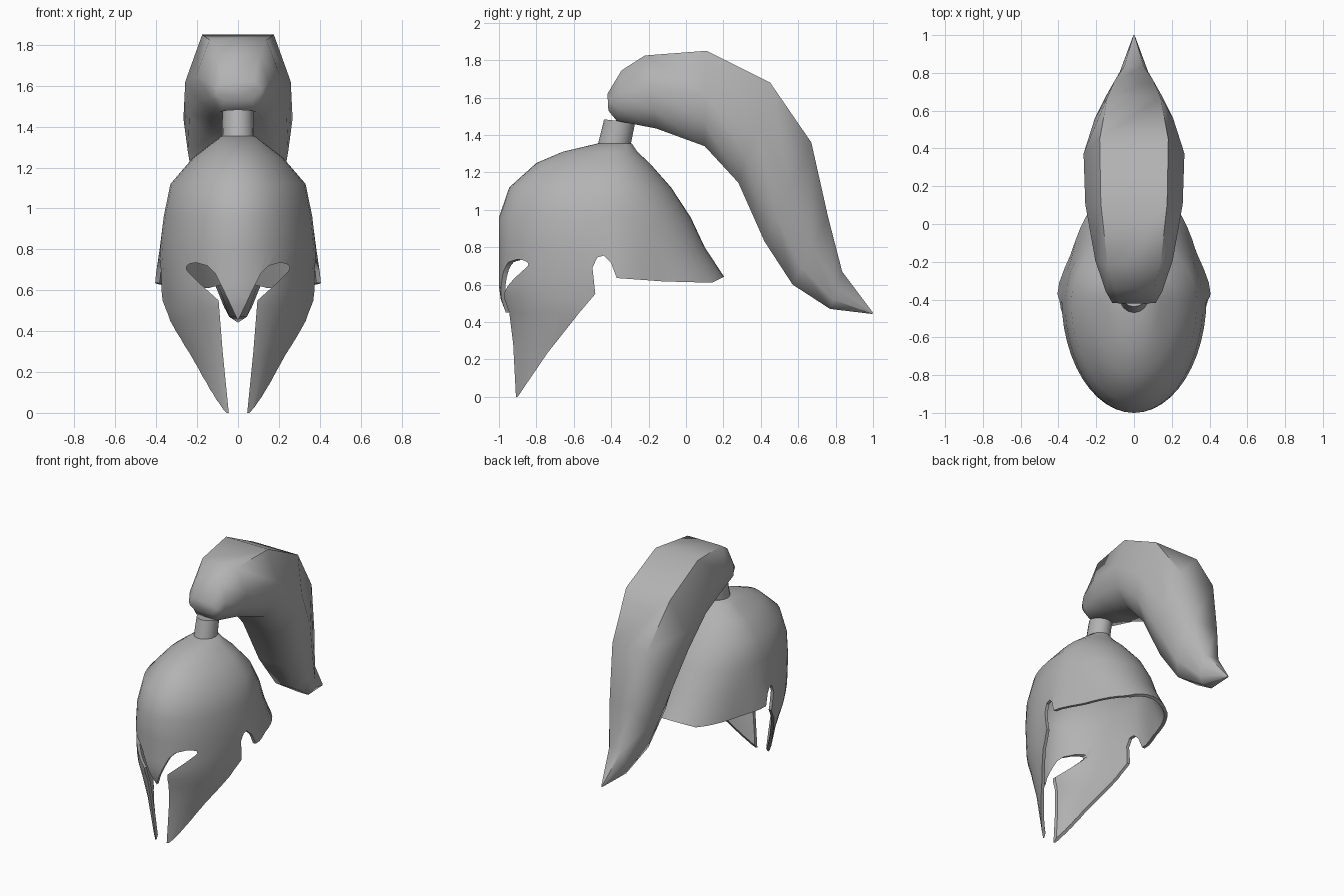
import bpy, bmesh, math
from mathutils import Vector

if "Cube" in bpy.data.objects:
    bpy.data.objects.remove(bpy.data.objects["Cube"])

steel = bpy.data.materials.new("grey metal")
steel.diffuse_color = (0.45, 0.45, 0.45, 1)
steel.use_nodes = True
steel.node_tree.nodes["Principled BSDF"].inputs["Base Color"].default_value = steel.diffuse_color


def make(name, bm):
    bmesh.ops.recalc_face_normals(bm, faces=bm.faces)
    me = bpy.data.meshes.new(name)
    bm.to_mesh(me)
    bm.free()
    ob = bpy.data.objects.new(name, me)
    me.materials.append(steel)
    bpy.context.collection.objects.link(ob)
    return ob


def activate(ob):
    bpy.ops.object.select_all(action='DESELECT')
    bpy.context.view_layer.objects.active = ob
    ob.select_set(True)


def smooth(ob, deg):
    activate(ob)
    bpy.ops.object.shade_smooth_by_angle(angle=math.radians(deg))


def loft(bm, rings, cap_start=True, cap_end=True):
    rows = [[bm.verts.new(p) for p in r] for r in rings]
    n = len(rows[0])
    for a, b in zip(rows, rows[1:]):
        for i in range(n):
            j = (i + 1) % n
            bm.faces.new((a[i], a[j], b[j], b[i]))
    if cap_start:
        bm.faces.new(rows[0])
    if cap_end:
        bm.faces.new(rows[-1])


def prism(name, pts, to3d, lo, hi):
    bm = bmesh.new()
    loft(bm, [[to3d(p, d) for p in pts] for d in (lo, hi)])
    ob = make(name, bm)
    ob.hide_render = True
    return ob


# Helmet shell: rings of (z, front y, back y, front half width, back half width)
levels = [
    (1.355, -0.47, -0.29, 0.08, 0.08),
    (1.31, -0.66, -0.26, 0.14, 0.14),
    (1.25, -0.80, -0.195, 0.22, 0.215),
    (1.12, -0.945, -0.08, 0.335, 0.32),
    (0.96, -1.0, 0.025, 0.368, 0.35),
    (0.80, -1.0, 0.10, 0.384, 0.357),
    (0.64, -1.0, 0.205, 0.375, 0.357),
    (0.59, -1.0, 0.235, 0.37, 0.357),
    (0.52, -0.99, 0.25, 0.36, 0.357),
    (0.45, -0.963, 0.25, 0.35, 0.35),
    (0.28, -0.943, 0.25, 0.28, 0.28),
    (0.0, -0.925, 0.25, 0.19, 0.19),
]
SIDES, MID = 48, -0.39


def shell_ring(z, yf, yb, wf, wb):
    ring = []
    for i in range(SIDES):
        t = 2 * math.pi * i / SIDES
        c = math.cos(t)
        y = MID + c * ((yb - MID) if c > 0 else (MID - yf))
        k = min(1, max(0, (y + 0.5) / 0.36))
        # flare of the neck guard just behind the ear notch
        bump = max(0, min((y + 0.5) / 0.13, (-0.14 - y) / 0.23, 1))
        flare = 0.045 * bump * min(1.2, max(0, (0.84 - z) / 0.2))
        ring.append((math.sin(t) * (wf + (wb - wf) * k + flare), y, z))
    return ring


bm = bmesh.new()
loft(bm, [shell_ring(*l) for l in levels], True, False)
helmet = make("helmet_shell", bm)
sol = helmet.modifiers.new("thickness", 'SOLIDIFY')
sol.thickness, sol.offset, sol.use_even_offset = 0.022, -1, True

# Face opening: both eyes, nose guard and the slit between the cheeks
half = [(0.038, -0.1), (0.045, 0.0), (0.075, 0.3), (0.095, 0.55), (0.20, 0.645),
        (0.24, 0.685), (0.253, 0.705), (0.25, 0.72), (0.235, 0.73), (0.205, 0.735),
        (0.15, 0.72), (0.11, 0.68), (0.08, 0.62)]
face_outline = half + [(0, 0.45)] + [(-x, z) for x, z in reversed(half)]
face_cut = prism("face_cutter", face_outline, lambda p, d: (p[0], d, p[1]), -1.3, -0.5)

# Side outline: neck rim, ear notch and slanted cheek edge
side_outline = [(0.6, 0.84), (0.2, 0.64), (0.14, 0.61), (-0.12, 0.617), (-0.37, 0.635),
                (-0.40, 0.715), (-0.44, 0.755), (-0.475, 0.745), (-0.50, 0.69),
                (-0.485, 0.55), (-0.57, 0.45), (-0.74, 0.235), (-0.9, 0.0),
                (-0.97, -0.1), (0.6, -0.1)]
side_cut = prism("side_cutter", side_outline, lambda p, d: (d, p[0], p[1]), -0.8, 0.8)

activate(helmet)
bpy.ops.object.modifier_apply(modifier="thickness")
for cutter in (face_cut, side_cut):
    mod = helmet.modifiers.new("cut", 'BOOLEAN')
    mod.operation, mod.solver, mod.object = 'DIFFERENCE', 'EXACT', cutter
    bpy.ops.object.modifier_apply(modifier="cut")
for cutter in (face_cut, side_cut):
    bpy.data.objects.remove(cutter)
smooth(helmet, 40)

# Stem holding the crest, leaning slightly back
bm = bmesh.new()
stem = []
for y, zc, r in ((-0.385, 1.34, 0.086), (-0.355, 1.475, 0.083)):
    stem.append([(r * 0.92 * math.sin(a), y + r * math.cos(a), zc - 0.1 * r * math.cos(a))
                 for a in (2 * math.pi * i / 16 for i in range(16))])
loft(bm, stem)
smooth(make("crest_stem", bm), 40)

# Crest plume: (top y, top z, bottom y, bottom z, half width) stations
stations = [
    (-0.42, 1.62, -0.415, 1.53, 0.115),
    (-0.345, 1.745, -0.37, 1.475, 0.15),
    (-0.22, 1.825, -0.16, 1.435, 0.205),
    (0.11, 1.85, 0.10, 1.34, 0.258),
    (0.45, 1.68, 0.28, 1.145, 0.267),
    (0.67, 1.36, 0.42, 0.83, 0.208),
    (0.76, 0.96, 0.57, 0.60, 0.15),
    (0.835, 0.67, 0.77, 0.47, 0.075),
    (1.0, 0.45, 0.995, 0.443, 0.004),
]
section = [(0.68, 1), (1, 0.1), (0.92, -0.5), (0.58, -1)]
section += [(-x, h) for x, h in reversed(section)]
bm = bmesh.new()
rings = []
for ty, tz, by, bz, w in stations:
    top, bot = Vector((0, ty, tz)), Vector((0, by, bz))
    mid, up = (top + bot) / 2, (top - bot) / 2
    rings.append([mid + up * h + Vector((w * x, 0, 0)) for x, h in section])
loft(bm, rings)
smooth(make("crest_plume", bm), 65)
